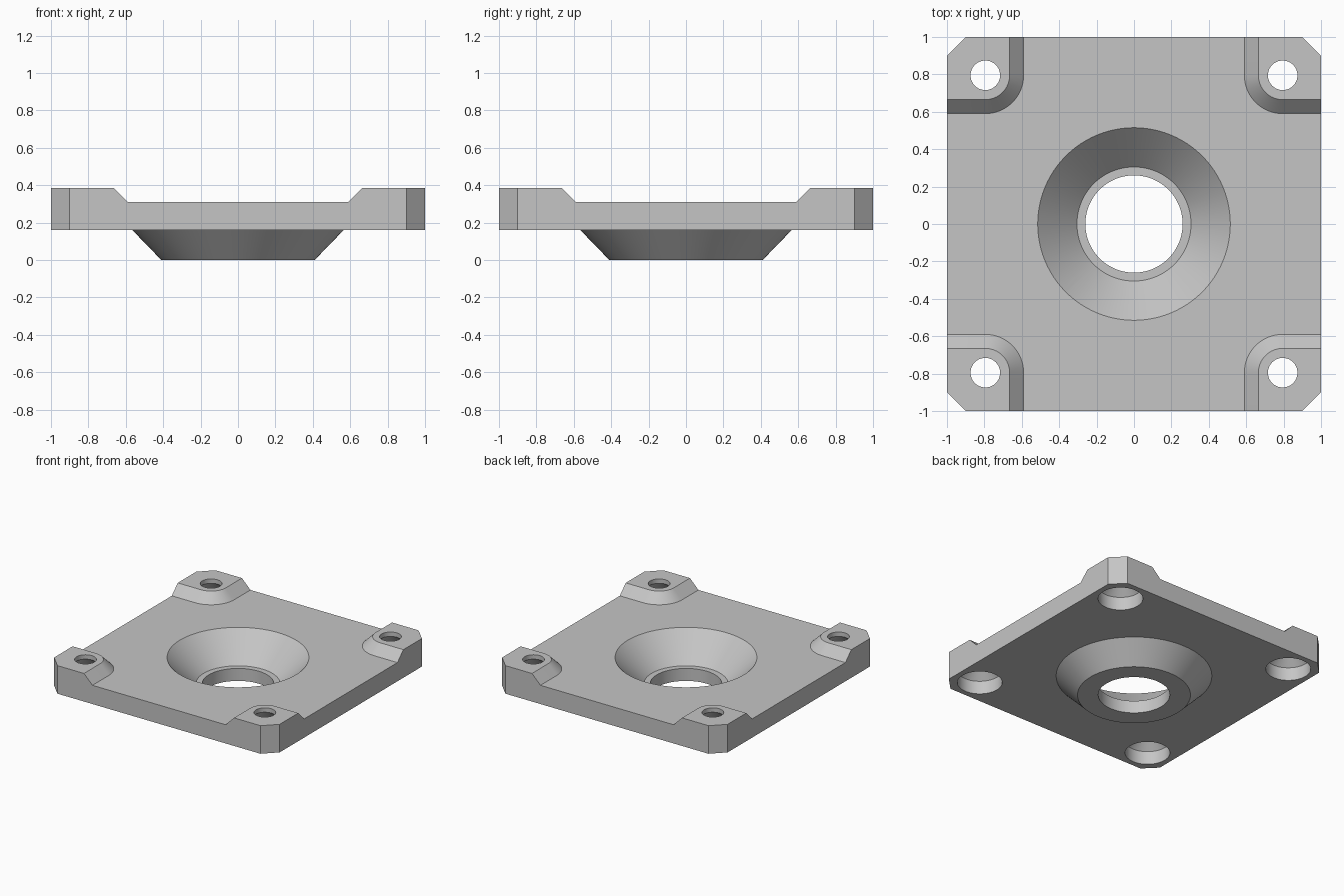
import bpy, bmesh, math

default = bpy.data.objects.get("Cube")
if default:
    bpy.data.objects.remove(default, do_unlink=True)

grey = bpy.data.materials.new("light_grey")
grey.use_nodes = True
colour = (0.56, 0.56, 0.56, 1)
grey.diffuse_color = colour
grey.node_tree.nodes["Principled BSDF"].inputs["Base Color"].default_value = colour

HOLE = 0.795              # screw hole offset from the centre
BASE, FLOOR, TOP = 0.16, 0.31, 0.385


def loft(name, rings):
    """Solid through a stack of matching point rings, capped at both ends."""
    bm = bmesh.new()
    loops = [[bm.verts.new(p) for p in ring] for ring in rings]
    n = len(loops[0])
    for a, b in zip(loops, loops[1:]):
        for i in range(n):
            j = (i + 1) % n
            bm.faces.new((a[i], a[j], b[j], b[i]))
    bm.faces.new(loops[0][::-1])
    bm.faces.new(loops[-1])
    bmesh.ops.recalc_face_normals(bm, faces=bm.faces)
    mesh = bpy.data.meshes.new(name)
    bm.to_mesh(mesh)
    bm.free()
    mesh.materials.append(grey)
    obj = bpy.data.objects.new(name, mesh)
    bpy.context.collection.objects.link(obj)
    return obj


def lathe(name, profile, x=0, y=0, sides=96):
    turns = [2 * math.pi * i / sides for i in range(sides)]
    return loft(name, [[(x + r * math.cos(t), y + r * math.sin(t), z) for t in turns]
                       for r, z in profile])


def combine(target, tool, operation):
    """Apply a boolean and discard the tool."""
    tool.hide_render = True
    mod = target.modifiers.new(operation, 'BOOLEAN')
    mod.operation, mod.solver, mod.object = operation, 'EXACT', tool
    bpy.context.view_layer.objects.active = target
    bpy.ops.object.modifier_apply(modifier=mod.name)
    bpy.data.objects.remove(tool, do_unlink=True)


def pad_ring(r, z, sx, sy, far=1.4, steps=16):
    """Corner pad outline, rounded about the screw hole."""
    arc = [math.pi / 2 * i / steps for i in range(steps + 1)]
    pts = [(far, HOLE - r)]
    pts += [(HOLE - r * math.sin(t), HOLE - r * math.cos(t)) for t in arc]
    pts += [(HOLE - r, far), (far, far)]
    return [(sx * x, sy * y, z) for x, y in pts]


corners = [(sx, sy) for sx in (-1, 1) for sy in (-1, 1)]

# Square plate with clipped corners, full height
c = 0.9
outline = [(1, -c), (1, c), (c, 1), (-c, 1), (-1, c), (-1, -c), (-c, -1), (c, -1)]
plate = loft("mounting_plate", [[(x, y, z) for x, y in outline] for z in (BASE, TOP)])

# Envelope: low floor with four sloped corner pads
square = [(-2, -2), (2, -2), (2, 2), (-2, 2)]
envelope = loft("envelope", [[(x, y, z) for x, y in square] for z in (-1, FLOOR)])
for sx, sy in corners:
    pad = loft("corner_pad", [pad_ring(0.315, 0.2, sx, sy), pad_ring(0.13, TOP, sx, sy),
                              pad_ring(0.13, 0.5, sx, sy)])
    combine(envelope, pad, 'UNION')
combine(plate, envelope, 'INTERSECT')

# Conical boss underneath
combine(plate, lathe("boss", [(0.41, 0), (0.604, 0.2)]), 'UNION')

# Funnel, ledge and through hole in the middle
funnel = lathe("funnel", [(0.26, -0.1), (0.26, 0.1), (0.305, 0.1), (0.565, 0.36)])
combine(plate, funnel, 'DIFFERENCE')

# Screw holes, widened from below with a tapered shoulder
for sx, sy in corners:
    screw = lathe("screw_hole", [(0.163, 0.1), (0.163, 0.265), (0.079, 0.35), (0.079, 0.5)],
                  sx * HOLE, sy * HOLE, 48)
    combine(plate, screw, 'DIFFERENCE')

# Smooth round walls, keep hard edges
bpy.ops.object.select_all(action='DESELECT')
plate.select_set(True)
bpy.context.view_layer.objects.active = plate
bpy.ops.object.shade_smooth_by_angle(angle=math.radians(25))
